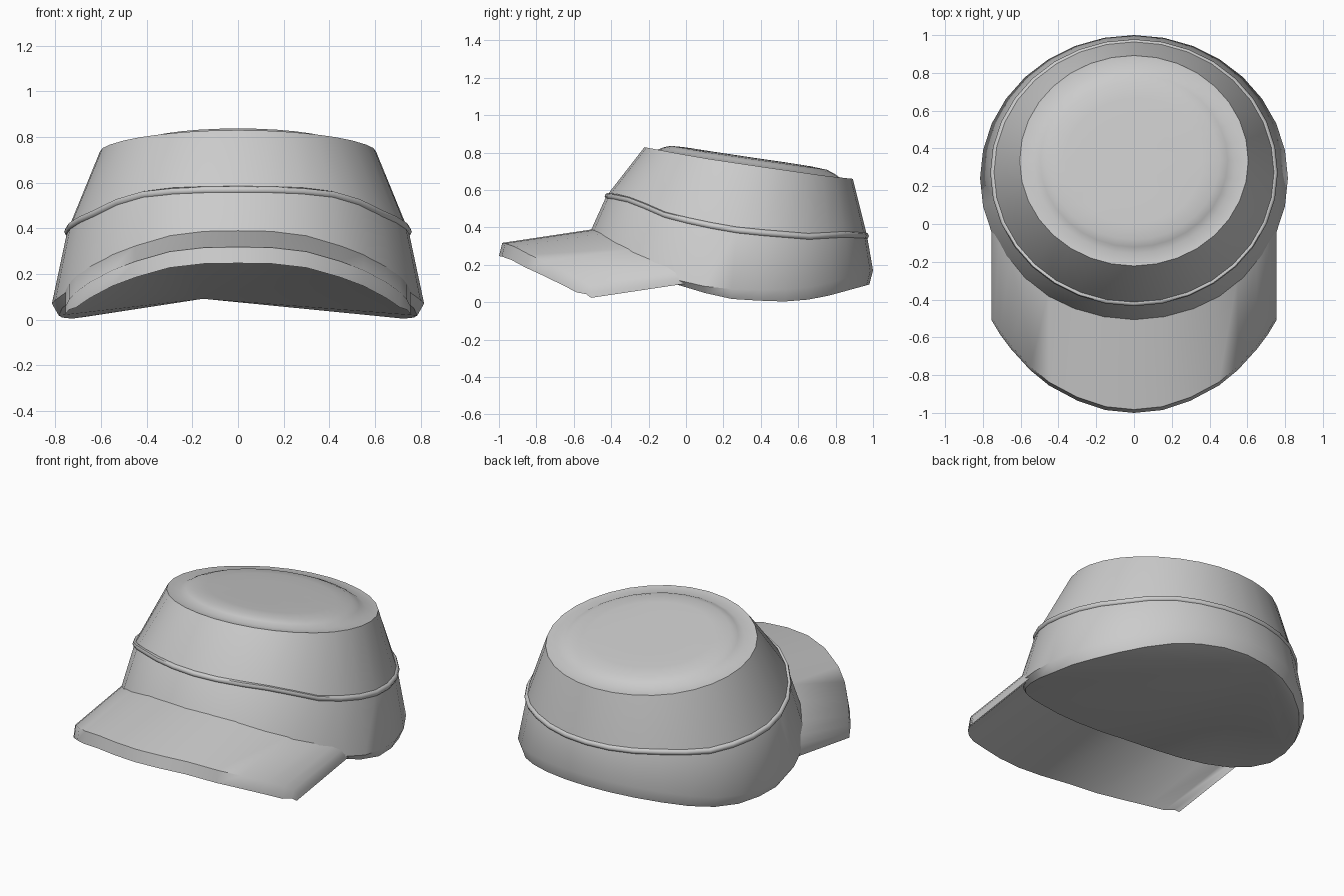
import bpy, bmesh
from math import sin, cos, pi, sqrt, radians

if "Cube" in bpy.data.objects:
    bpy.data.objects.remove(bpy.data.objects["Cube"])

N = 32


def lerp(table, t):
    """Piecewise linear lookup in a list of (t, value) pairs."""
    if t <= table[0][0]:
        return table[0][1]
    for (a, va), (b, vb) in zip(table, table[1:]):
        if t <= b:
            return va + (vb - va) * (t - a) / (b - a)
    return table[-1][1]


def ring(rx, front, back, z_table, dz=0.0):
    """Closed oval starting at the front, its height taken from a side profile."""
    cy, ry = (front + back) / 2, (back - front) / 2
    pts = []
    for i in range(N):
        a = 2 * pi * i / N
        t = -cos(a)
        pts.append((rx * sin(a), cy + ry * t, lerp(z_table, cy + ry * t) + dz))
    return pts


def loft(bm, rings, close=False):
    """Skin a list of equal-length closed loops."""
    vs = [[bm.verts.new(p) for p in r] for r in rings]
    pairs = list(zip(vs, vs[1:])) + ([(vs[-1], vs[0])] if close else [])
    for a, b in pairs:
        n = len(a)
        for i in range(n):
            j = (i + 1) % n
            bm.faces.new((a[i], a[j], b[j], b[i]))
    return vs


def finish(name, bm, angle):
    bmesh.ops.recalc_face_normals(bm, faces=bm.faces)
    me = bpy.data.meshes.new(name)
    bm.to_mesh(me)
    bm.free()
    ob = bpy.data.objects.new(name, me)
    bpy.context.collection.objects.link(ob)
    bpy.ops.object.select_all(action='DESELECT')
    ob.select_set(True)
    bpy.context.view_layer.objects.active = ob
    bpy.ops.object.shade_smooth_by_angle(angle=radians(angle))
    return ob


# Side profiles (y, z) of the main loops
HEM = [(-.49, .31), (-.43, .285), (-.3, .21), (-.17, .145), (-.05, .095), (.1, .05),
       (.24, .018), (.5, .002), (.7, .018), (.98, .095)]
WIDE = [(-.515, .37), (-.43, .335), (-.3, .26), (-.17, .18), (-.05, .12), (.1, .085),
        (.24, .07), (.5, .065), (.7, .085), (1, .17)]
BAND = [(-.42, .567), (-.33, .555), (-.2, .505), (-.1, .46), (.1, .415), (.3, .38),
        (.66, .35), (.85, .362), (.97, .355)]
RIM = [(-.225, .83), (-.1, .806), (.1, .770), (.4, .725), (.75, .675), (.89, .66)]

# Crown: hem, widest loop, band line, top rim, then the raised top panel
bm = bmesh.new()
loops = [ring(.785, -.49, .98, HEM),
         ring(.815, -.515, 1.0, WIDE),
         ring(.748, -.426, .968, BAND),
         ring(.605, -.222, .892, RIM)]
for s, dz in ((.88, -.002), (.82, .018), (.75, .034), (.6, .04), (.35, .042), (.1, .042)):
    loops.append(ring(.605 * s, .335 - .557 * s, .335 + .557 * s, RIM, dz))
vs = loft(bm, loops)
bm.faces.new(vs[-1])
# Underside closed with a fan from the back of the hem
h, k = vs[0], N // 2 + 1
for i in range(1, N - 1):
    bm.faces.new((h[k], h[(k + i) % N], h[(k + i + 1) % N]))
finish("crown", bm, 40)

# Piping: round cord half sunk into the band line
bm = bmesh.new()
r = .018
cord = []
for k in range(8):
    a = 2 * pi * k / 8
    o = r * cos(a)
    cord.append(ring(.743 + o, -.417 - o, .960 + o, BAND, r * sin(a)))
loft(bm, cord, close=True)
finish("piping", bm, 50)

# Brim: arched profile swept forward on a gentle downward slope
ARCH = [(0, .39), (.15, .385), (.3, .36), (.45, .305), (.55, .255), (.65, .185),
        (.71, .13), (.74, .09), (.755, .055)]
FRONT = [(0, -.982), (.15, -.967), (.3, -.917), (.45, -.837), (.55, -.755), (.65, -.645),
         (.71, -.565), (.755, -.49)]
THICK = [(0, .068), (.65, .067), (.71, .065), (.755, .03)]
xs = [x for x, _ in ARCH]
xs = [-x for x in reversed(xs[1:])] + xs
bm = bmesh.new()
sections = []
for x in xs:
    ax = abs(x)
    yf = lerp(FRONT, ax)
    yb = .2425 - .72 * sqrt(1 - (ax / .785) ** 2)
    top, t = lerp(ARCH, ax), lerp(THICK, ax)
    sections.append([(x, yf, top + .15 * (yf + .5)),
                     (x, yb, top + .15 * (yb + .5)),
                     (x, yb, top - t + .15 * (yb + .5)),
                     (x, yf - .018, top - t + .15 * (yf - .018 + .5))])
vs = loft(bm, sections)
bm.faces.new(vs[0])
bm.faces.new(vs[-1])
finish("brim", bm, 50)
